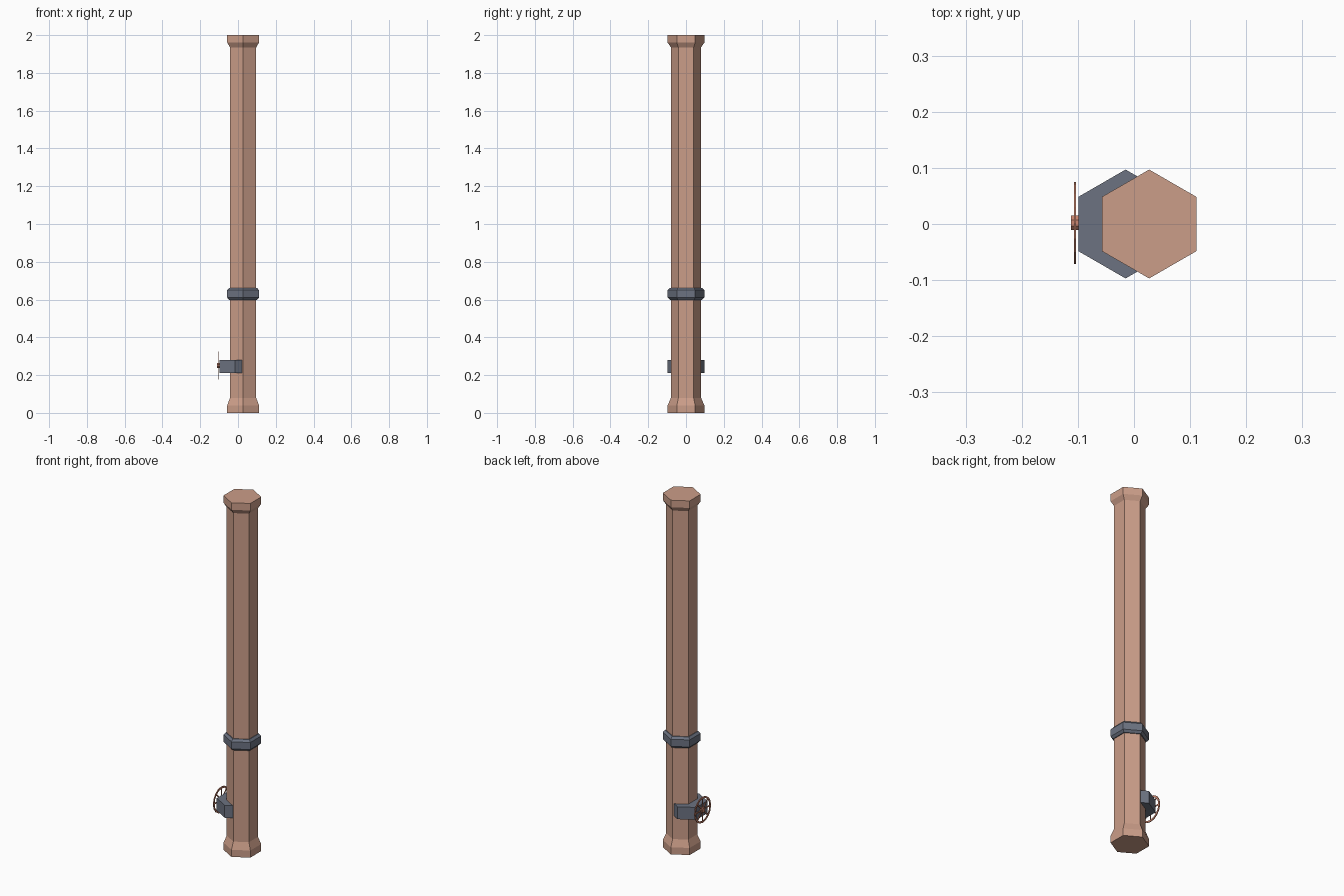
import bpy, bmesh, math
from mathutils import Matrix, Vector

if "Cube" in bpy.data.objects:
    bpy.data.objects.remove(bpy.data.objects["Cube"])


def material(name, rgb):
    m = bpy.data.materials.new(name)
    m.diffuse_color = (*rgb, 1)
    m.use_nodes = True
    m.node_tree.nodes["Principled BSDF"].inputs["Base Color"].default_value = m.diffuse_color
    return m


copper = material("copper", (0.60, 0.34, 0.25))
steel = material("steel", (0.15, 0.17, 0.22))
red_copper = material("red_copper", (0.60, 0.24, 0.16))


def finish(name, bm, mat):
    bmesh.ops.recalc_face_normals(bm, faces=bm.faces)
    me = bpy.data.meshes.new(name)
    bm.to_mesh(me)
    bm.free()
    me.materials.append(mat)
    ob = bpy.data.objects.new(name, me)
    bpy.context.collection.objects.link(ob)
    return ob


def lathe(bm, profile, sides, matrix, phase=0.0, closed=False):
    """Rings of (radius, height) joined up; capped, or closed into a loop."""
    rings = []
    for r, h in profile:
        angles = [phase + math.tau * i / sides for i in range(sides)]
        rings.append([bm.verts.new(matrix @ Vector((r * math.cos(a), r * math.sin(a), h)))
                      for a in angles])
    pairs = list(zip(rings, rings[1:]))
    if closed:
        pairs.append((rings[-1], rings[0]))
    else:
        bm.faces.new(rings[0])
        bm.faces.new(rings[-1])
    for a, b in pairs:
        for i in range(sides):
            j = (i + 1) % sides
            bm.faces.new((a[i], a[j], b[j], b[i]))


def hex_part(name, profile, x, mat):
    bm = bmesh.new()
    lathe(bm, profile, 6, Matrix.Translation((x, 0, 0)), math.pi / 2)
    return finish(name, bm, mat)


# Hexagonal pipe with flared ends
hex_part("pipe", [(0.097, 0), (0.097, 0.04), (0.08, 0.08),
                  (0.08, 1.935), (0.097, 1.96), (0.097, 2)], 0.027, copper)
# Chamfered collar band
hex_part("collar", [(0.085, 0.598), (0.097, 0.61), (0.097, 0.65), (0.085, 0.662)], 0.027, steel)
# Valve housing, mostly sunk into the pipe
hex_part("valve_housing", [(0.097, 0.21), (0.097, 0.28)], -0.015, steel)

# Hand wheel facing -x: rim, spokes and hub
place = Matrix.Translation((-0.105, 0.002, 0.251)) @ Matrix.Rotation(-math.pi / 2, 4, 'Y')
bm = bmesh.new()
lathe(bm, [(0.073, -0.002), (0.073, 0.002), (0.063, 0.002), (0.063, -0.002)], 16, place, closed=True)
for i in range(8):
    spoke = (Matrix.Rotation(math.tau * i / 8, 4, 'Z') @ Matrix.Translation((0.038, 0, 0))
             @ Matrix.Diagonal((0.054, 0.007, 0.003, 1)))
    bmesh.ops.create_cube(bm, size=1, matrix=place @ spoke)
finish("wheel", bm, red_copper)
bm = bmesh.new()
lathe(bm, [(0.014, -0.008), (0.014, 0.007)], 8, place, math.pi / 8)
finish("wheel_hub", bm, red_copper)
